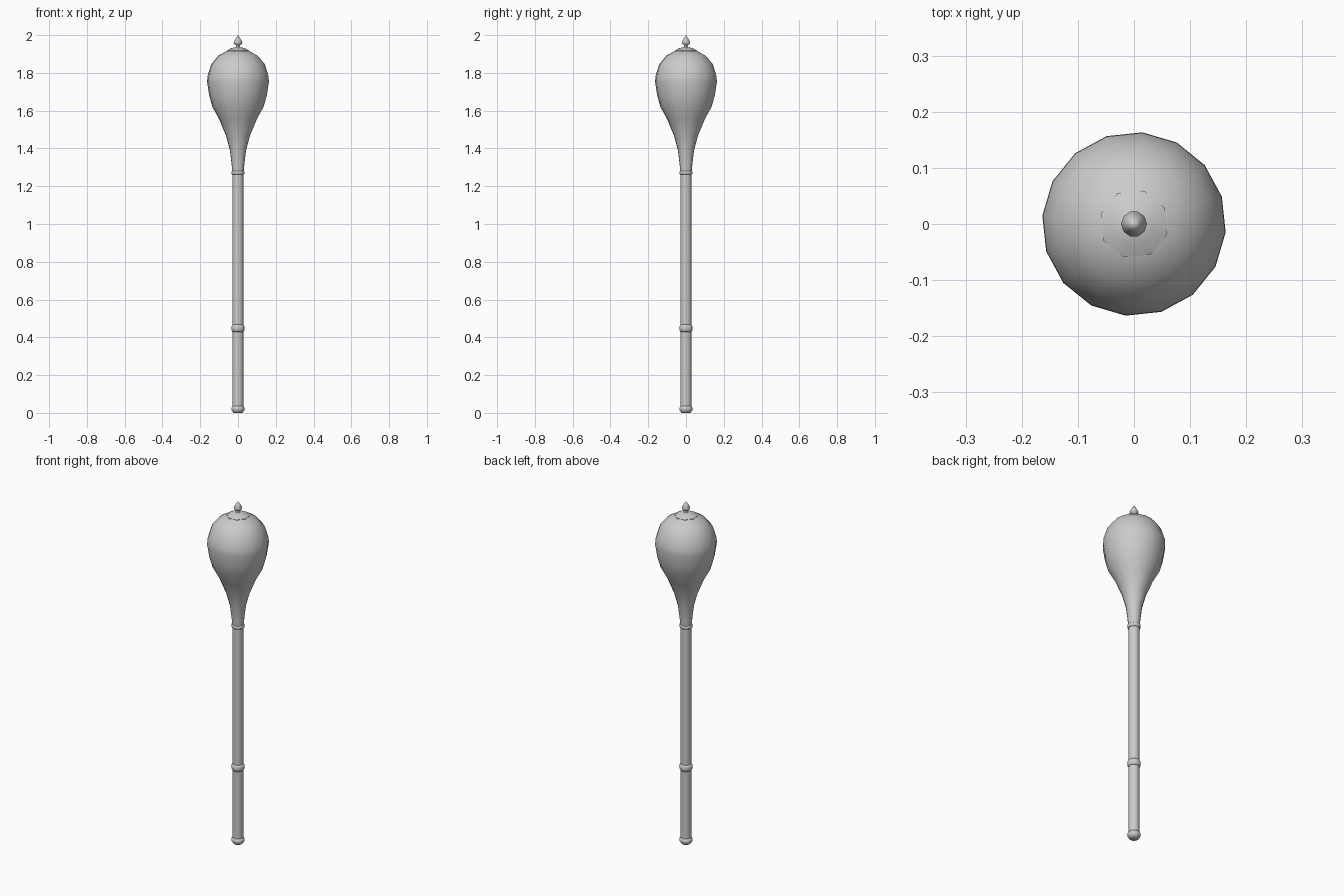
import bpy, bmesh, math

cube = bpy.data.objects.get("Cube")
if cube:
    bpy.data.objects.remove(cube)

grey = bpy.data.materials.new("plain grey")
grey.use_nodes = True
colour = (0.6, 0.6, 0.6, 1)
grey.diffuse_color = colour
grey.node_tree.nodes["Principled BSDF"].inputs["Base Color"].default_value = colour


def lathe(name, profile, sides, turn=0.0, smooth=60):
    """Revolve (radius, height) points around z; zero radius makes a tip."""
    bm = bmesh.new()
    rings = []
    for r, z in profile:
        count = sides if r > 0 else 1
        angles = [math.radians(turn) + math.tau * i / sides for i in range(count)]
        rings.append([bm.verts.new((r * math.cos(a), r * math.sin(a), z)) for a in angles])
    for low, high in zip(rings, rings[1:]):
        for i in range(sides):
            j = (i + 1) % sides
            loop = [low[i % len(low)], low[j % len(low)], high[j % len(high)], high[i % len(high)]]
            bm.faces.new(list(dict.fromkeys(loop)))
    for ring in (rings[0], rings[-1]):
        if len(ring) > 1:
            bm.faces.new(ring)
    bmesh.ops.recalc_face_normals(bm, faces=bm.faces)
    mesh = bpy.data.meshes.new(name)
    bm.to_mesh(mesh)
    bm.free()
    mesh.materials.append(grey)
    obj = bpy.data.objects.new(name, mesh)
    bpy.context.collection.objects.link(obj)
    bpy.ops.object.select_all(action='DESELECT')
    obj.select_set(True)
    bpy.context.view_layer.objects.active = obj
    bpy.ops.object.shade_smooth_by_angle(angle=math.radians(smooth))
    return obj


def band(name, radius, z, height):
    """Rounded ring around the shaft."""
    h = height / 2
    lathe(name, [(radius - 0.006, z - h), (radius, z - h * 0.5),
                 (radius, z + h * 0.5), (radius - 0.006, z + h)], 16, -5)


# Handle
lathe("shaft", [(0.029, 0.012), (0.029, 1.28)], 16, -5)
lathe("pommel", [(0.024, 0), (0.03, 0.008), (0.035, 0.016), (0.035, 0.026), (0.029, 0.036)], 16, -5)
band("grip_ring", 0.035, 0.448, 0.038)
band("neck_collar", 0.035, 1.272, 0.022)

# Pear-shaped head
lathe("head", [(0.031, 1.28), (0.034, 1.32), (0.043, 1.39), (0.063, 1.465), (0.1, 1.555),
               (0.136, 1.62), (0.153, 1.68), (0.164, 1.75), (0.163, 1.78),
               (0.143, 1.845), (0.106, 1.89), (0.056, 1.918), (0, 1.925)], 16, -5.2)

# Top cap and finial
lathe("cap", [(0.062, 1.912), (0.062, 1.918), (0.035, 1.932), (0.012, 1.936)], 8, -16.7, 40)
lathe("finial", [(0.012, 1.934), (0.009, 1.944), (0.021, 1.955), (0.023, 1.962),
                 (0.012, 1.982), (0, 2.0)], 10, 0)
